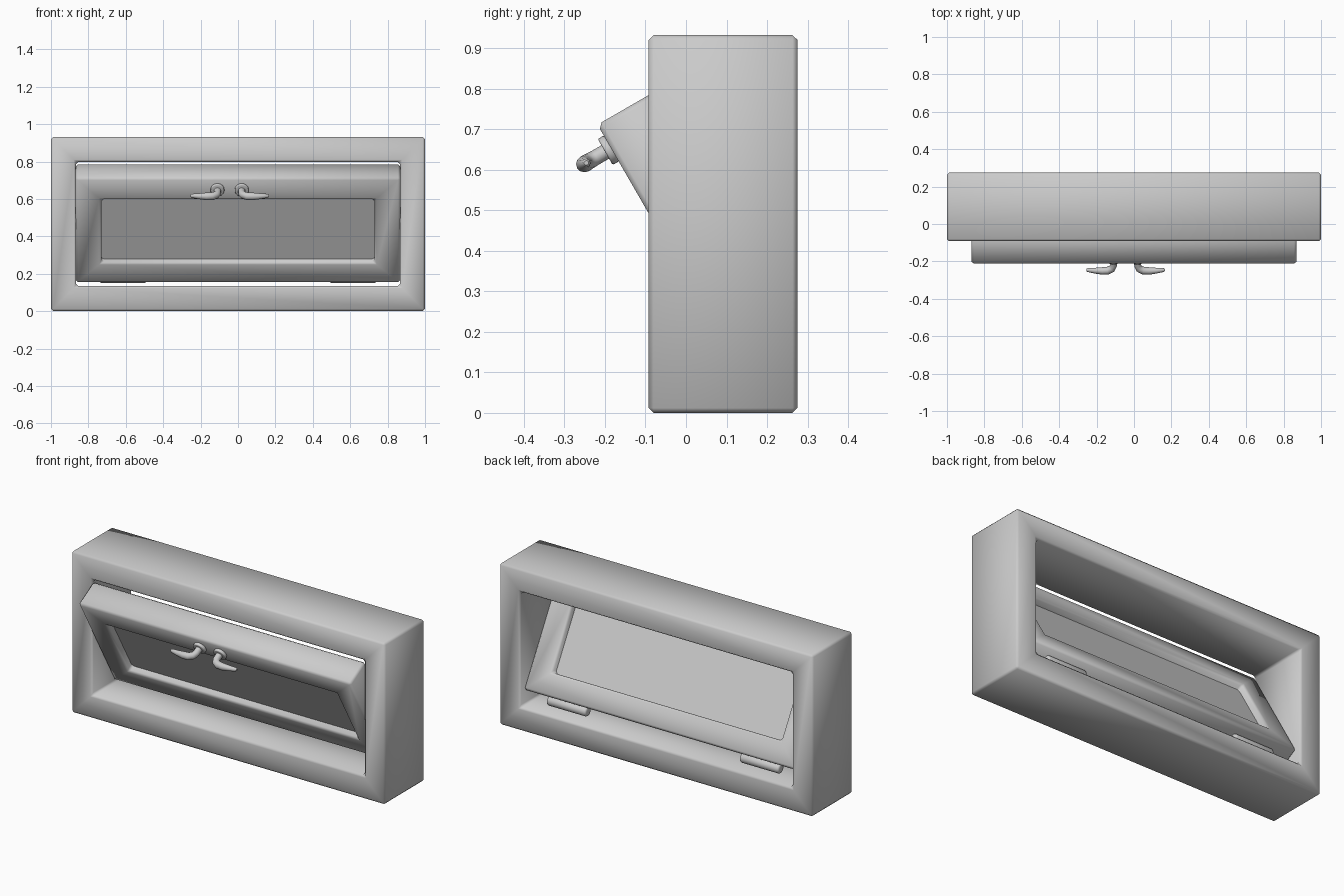
import bpy, bmesh, math
from mathutils import Matrix

cube = bpy.data.objects.get("Cube")
if cube:
    bpy.data.objects.remove(cube, do_unlink=True)

grey = bpy.data.materials.new("plain_grey")
grey.use_nodes = True
GREY = (0.6, 0.6, 0.6, 1)
grey.diffuse_color = GREY
grey.node_tree.nodes["Principled BSDF"].inputs["Base Color"].default_value = GREY

# Sash space: origin at its bottom front edge, leaning forward
TILT = Matrix.Translation((0, 0.106, 0.149)) @ Matrix.Rotation(math.radians(30), 4, "X")


def finish(obj, matrix=Matrix(), bevel=0, segments=1):
    obj.matrix_world = matrix
    obj.data.materials.append(grey)
    bpy.ops.object.select_all(action="DESELECT")
    obj.select_set(True)
    bpy.context.view_layer.objects.active = obj
    if obj.type == "CURVE":
        bpy.ops.object.convert(target="MESH")
    if bevel:
        mod = obj.modifiers.new("edge_bevel", "BEVEL")
        mod.width, mod.segments = bevel, segments
        bpy.ops.object.shade_smooth()
    else:
        bpy.ops.object.shade_smooth_by_angle(angle=math.radians(50))


def mesh_object(name, bm):
    mesh = bpy.data.meshes.new(name)
    bmesh.ops.recalc_face_normals(bm, faces=bm.faces)
    bm.to_mesh(mesh)
    bm.free()
    obj = bpy.data.objects.new(name, mesh)
    bpy.context.collection.objects.link(obj)
    return obj


def ring(name, outer, inner, y0, y1):
    """Rectangular surround; outer and inner are (half width, bottom, top)."""
    bm = bmesh.new()
    loops = []
    for (w, lo, hi), y in ((outer, y0), (outer, y1), (inner, y1), (inner, y0)):
        corners = ((-w, lo), (w, lo), (w, hi), (-w, hi))
        loops.append([bm.verts.new((x, y, z)) for x, z in corners])
    for a, b in zip(loops, loops[1:] + loops[:1]):
        for i in range(4):
            j = (i + 1) % 4
            bm.faces.new((a[i], a[j], b[j], b[i]))
    return mesh_object(name, bm)


def box(name, size, centre):
    bm = bmesh.new()
    bmesh.ops.create_cube(bm, size=1)
    bmesh.ops.scale(bm, vec=size, verts=bm.verts)
    bmesh.ops.translate(bm, vec=centre, verts=bm.verts)
    return mesh_object(name, bm)


def cylinder(name, radius, depth, centre, axis, sides=24):
    bm = bmesh.new()
    bmesh.ops.create_cone(bm, cap_ends=True, segments=sides, radius1=radius,
                          radius2=radius, depth=depth)
    turn = Matrix.Rotation(math.pi / 2, 4, axis)
    bmesh.ops.transform(bm, matrix=Matrix.Translation(centre) @ turn, verts=bm.verts)
    return mesh_object(name, bm)


# Fixed outer frame
finish(ring("outer_frame", (1, 0, 0.932), (0.866, 0.135, 0.798), -0.092, 0.275), bevel=0.012)

# Tilting sash and its pane
finish(ring("sash_frame", (0.868, 0, 0.649), (0.73, 0.126, 0.513), 0, 0.157), TILT, 0.012)
finish(box("pane", (1.48, 0.078, 0.41), (0, 0.079, 0.32)), TILT)

# Hinge barrels between sash and sill
for side, label in ((1, "left"), (-1, "right")):
    finish(cylinder(label + "_hinge", 0.027, 0.25, (side * 0.615, 0.19, 0.178), "Y"),
           bevel=0.01, segments=2)

# Pair of lever handles
for x, side, label in ((0.02, 1, "left"), (-0.11, -1, "right")):
    z = 0.581
    finish(cylinder(label + "_handle_rose", 0.037, 0.018, (x, -0.008, z), "X"),
           TILT, 0.004, 2)
    curve = bpy.data.curves.new(label + "_handle_lever", "CURVE")
    curve.dimensions = "3D"
    curve.bevel_depth, curve.bevel_resolution, curve.use_fill_caps = 0.019, 4, True
    path = ((0, 0, 1), (0, -0.045, 1), (0.008, -0.063, 1.05), (0.03, -0.075, 1.1),
            (0.06, -0.077, 1.05), (0.1, -0.075, 0.8), (0.138, -0.071, 0.55),
            (0.145, -0.071, 0.3))
    spline = curve.splines.new("POLY")
    spline.points.add(len(path) - 1)
    for point, (dx, y, radius) in zip(spline.points, path):
        point.co = (x + side * dx, y, z, 1)
        point.radius = radius
    lever = bpy.data.objects.new(curve.name, curve)
    bpy.context.collection.objects.link(lever)
    finish(lever, TILT)
